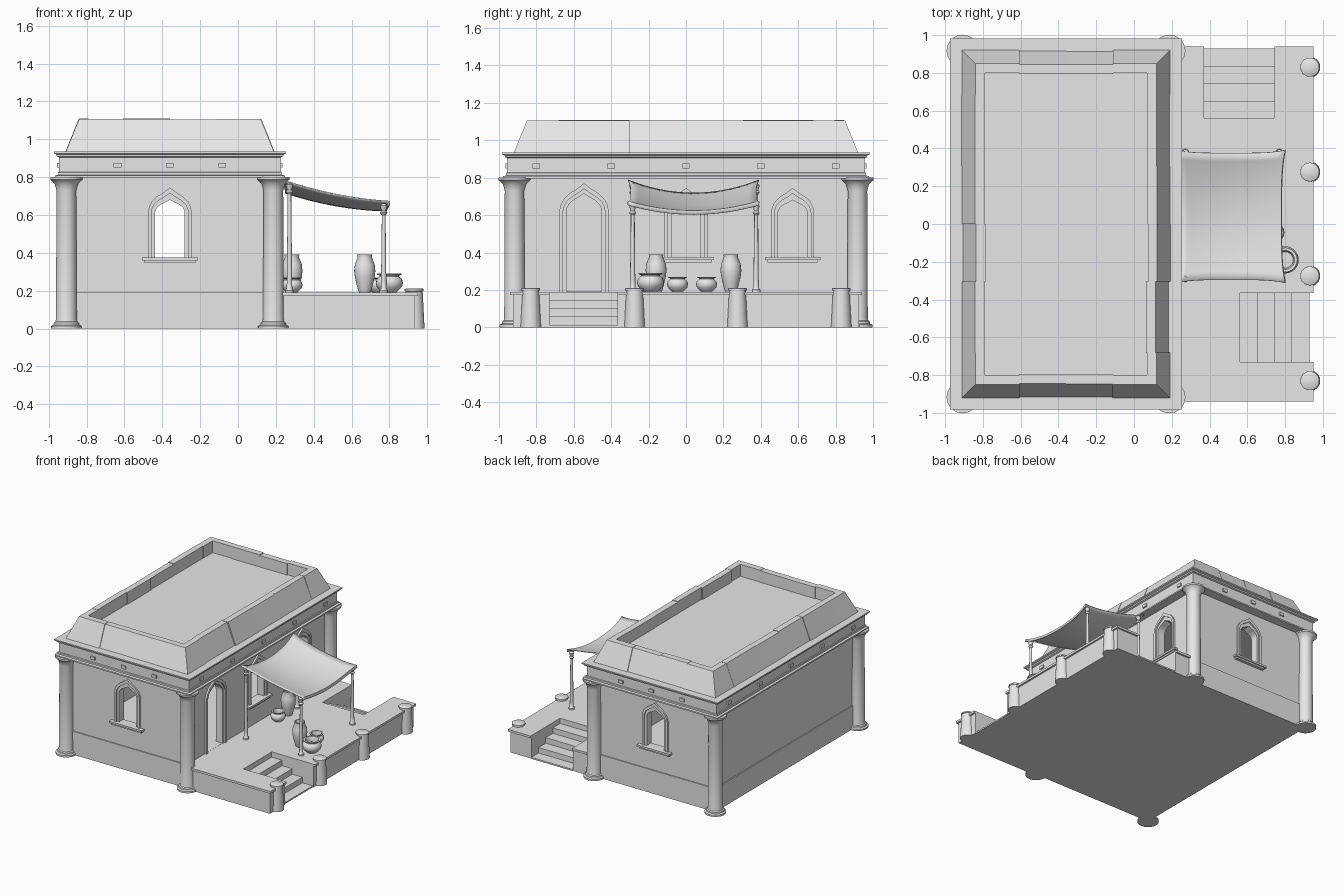
import bpy, bmesh, math, random
from mathutils import Vector, Matrix

if "Cube" in bpy.data.objects:
    bpy.data.objects.remove(bpy.data.objects["Cube"])
random.seed(4)

stone = bpy.data.materials.new("grey_stone")
stone.use_nodes = True
stone.diffuse_color = (0.8, 0.8, 0.8, 1)
stone.node_tree.nodes["Principled BSDF"].inputs["Base Color"].default_value = (0.8, 0.8, 0.8, 1)

CX, HX, HY = -0.36, 0.55, 0.92      # house centre and half sizes
WX, WY = HX - 0.015, HY - 0.015     # wall half sizes
FLOOR = 0.19


def make(name, bm, smooth=False):
    bmesh.ops.recalc_face_normals(bm, faces=bm.faces)
    me = bpy.data.meshes.new(name)
    bm.to_mesh(me)
    bm.free()
    me.materials.append(stone)
    ob = bpy.data.objects.new(name, me)
    bpy.context.collection.objects.link(ob)
    if smooth:
        bpy.ops.object.select_all(action='DESELECT')
        ob.select_set(True)
        bpy.context.view_layer.objects.active = ob
        bpy.ops.object.shade_smooth_by_angle(angle=math.radians(40))
    return ob


def loft(rings, bm=None, closed=False):
    """Skin equal-length rings; cap the ends, or join them if closed."""
    bm = bm or bmesh.new()
    rows = [[bm.verts.new(p) for p in r] for r in rings]
    n = len(rows[0])
    pairs = list(zip(rows, rows[1:])) + ([(rows[-1], rows[0])] if closed else [])
    for a, b in pairs:
        for i in range(n):
            j = (i + 1) % n
            bm.faces.new((a[i], a[j], b[j], b[i]))
    if not closed:
        bm.faces.new(rows[0])
        bm.faces.new(rows[-1])
    return bm


def rect(hx, hy, z, cx=0, cy=0):
    return [(cx + sx * hx, cy + sy * hy, z) for sx, sy in ((-1, -1), (1, -1), (1, 1), (-1, 1))]


def box(name, x0, x1, y0, y1, z0, z1):
    hx, hy, cx, cy = (x1 - x0) / 2, (y1 - y0) / 2, (x0 + x1) / 2, (y0 + y1) / 2
    return make(name, loft([rect(hx, hy, z0, cx, cy), rect(hx, hy, z1, cx, cy)]))


def lathe(name, profile, at, segs=24):
    rings = [[(at[0] + r * math.cos(2 * math.pi * i / segs),
               at[1] + r * math.sin(2 * math.pi * i / segs), at[2] + z)
              for i in range(segs)] for r, z in profile]
    return make(name, loft(rings), True)


# --- arched openings -----------------------------------------------------
ARCH = [(1, 0), (0.96, 0.2), (0.84, 0.42), (0.62, 0.62), (0.3, 0.8), (0, 1)]


def arch(hw, bottom, spring, apex):
    right = [(hw, bottom)] + [(hw * u, spring + (apex - spring) * v) for u, v in ARCH]
    return right + [(-u, z) for u, z in reversed(right[:-1])]


def place(side, along, pts, depth):
    """Map wall-plane points to the world; depth is measured outward."""
    if side == 'left':
        return [(CX + WX + depth, along + u, z) for u, z in pts]
    s = -1 if side == 'front' else 1
    return [(along + u, s * (WY + depth), z) for u, z in pts]


def trim(name, side, along, outer, inner, d0, d1):
    rings = [place(side, along, p, d) for p, d in
             ((outer, d0), (outer, d1), (inner, d1), (inner, d0))]
    return make(name, loft(rings, closed=True))


walls = box("walls", CX - WX, CX + WX, -WY, WY, FLOOR - 0.01, 0.805)
T = 0.06
cutters = [box("room_cutter", CX - WX + T, CX + WX - T, T - WY, WY - T, FLOOR, 0.79)]

openings = [("front", CX, False), ("back", CX, False), ("left", 0.0, False),
            ("left", 0.57, False), ("left", -0.545, True)]
for side, along, door in openings:
    kind = "door" if door else "window"
    if door:
        z0, spr = FLOOR, 0.62
        sizes = [(0.132, 0.77), (0.112, 0.74), (0.094, 0.715)]
    else:
        z0, spr = 0.37, 0.615
        sizes = [(0.115, 0.745), (0.097, 0.715), (0.078, 0.68)]
    big, mid, small = [arch(h, z0, spr, a) for h, a in sizes]
    cut = arch(sizes[1][0], z0 + 0.001, spr, sizes[1][1])
    cutters.append(make("opening_cutter", loft([place(side, along, cut, -0.1),
                                                place(side, along, cut, 0.1)])))
    trim(side + "_" + kind + "_frame", side, along, big, mid, -0.03, 0.014)
    trim(side + "_" + kind + "_inner_frame", side, along, mid, small, -T, 0.003)
    if not door:
        for hw, za, zb, d in ((0.148, 0.36, 0.375, 0.035), (0.135, 0.347, 0.36, 0.025)):
            sill = [(-hw, za), (hw, za), (hw, zb), (-hw, zb)]
            make(side + "_window_sill", loft([place(side, along, sill, -0.05),
                                              place(side, along, sill, d)]))

bpy.context.view_layer.objects.active = walls
for c in cutters:
    m = walls.modifiers.new("cut", 'BOOLEAN')
    m.operation, m.solver, m.object = 'DIFFERENCE', 'EXACT', c
    bpy.ops.object.modifier_apply(modifier=m.name)
    bpy.data.objects.remove(c)

# --- plinth, corner columns, cornice -------------------------------------
px, py = WX + 0.008, WY + 0.008
box("plinth", CX - px, CX + px, -py, py, 0, FLOOR)

COLUMN = [(0.08, 0), (0.08, 0.014), (0.068, 0.02), (0.066, 0.03), (0.058, 0.036),
          (0.055, 0.05), (0.052, 0.73), (0.056, 0.745), (0.062, 0.765),
          (0.076, 0.78), (0.085, 0.787), (0.085, 0.8)]
for sx in (-1, 1):
    for sy in (-1, 1):
        lathe("corner_column", COLUMN, (CX + sx * (HX - 0.003), sy * (HY - 0.003), 0), 32)

CORNICE = [(0.058, 0.797), (0.058, 0.808), (0.042, 0.812), (0.042, 0.825), (0.036, 0.828),
           (0.036, 0.905), (0.048, 0.91), (0.05, 0.92), (0.063, 0.925), (0.063, 0.935)]
make("cornice", loft([rect(HX + o, HY + o, z, CX) for o, z in CORNICE]))

# small blocks along the frieze
for s in (-1, 1):
    for k in (-1, 0, 1):
        x, y = CX + 0.277 * k, s * (HY + 0.036)
        box("frieze_block", x - 0.02, x + 0.02, y - 0.01, y + 0.01, 0.85, 0.875)
    for k in range(-2, 3):
        x, y = CX + s * (HX + 0.036), 0.4 * k
        box("frieze_block", x - 0.01, x + 0.01, y - 0.02, y + 0.02, 0.85, 0.875)

# --- parapet of separate sloping stones ----------------------------------
def parapet_side(half, dist, cuts, turn):
    stops = [-1] + cuts + [1]
    for i, (a, b) in enumerate(zip(stops, stops[1:])):
        inner_block = 0 < i < len(stops) - 2
        out = random.uniform(-0.008, 0.004) if inner_block else 0
        top = 1.107 + (random.uniform(-0.004, 0.003) if inner_block else 0)
        rings = []
        for t in (a, b):
            ring = []
            for inset, z in ((0, 0.935), (0.07, top), (0.12, top), (0.12, 0.935)):
                u = t * (half - inset) if abs(t) == 1 else t * half
                ring.append(turn @ Vector((u, inset - dist - out, z)))
            rings.append(ring)
        make("parapet_stone", loft(rings))


for k in range(4):
    turn = Matrix.Translation((CX, 0, 0)) @ Matrix.Rotation(k * math.pi / 2, 4, 'Z')
    if k % 2 == 0:
        parapet_side(HX, HY, [-0.45, 0, 0.45], turn)
    else:
        parapet_side(HY, HX, [-0.74, -0.33, 0, 0.33, 0.74], turn)
box("roof_floor", CX - HX + 0.11, CX + HX - 0.11, 0.11 - HY, HY - 0.11, 0.93, 1.01)

# --- terrace with two notched stairs -------------------------------------
OUTLINE = [(0.17, -0.94), (0.95, -0.94), (0.95, -0.73), (0.56, -0.73), (0.56, -0.365),
           (0.95, -0.365), (0.95, 0.94), (0.745, 0.94), (0.745, 0.56), (0.37, 0.56),
           (0.37, 0.94), (0.17, 0.94)]
body = [(min(x, 0.936), max(-0.926, min(0.926, y))) for x, y in OUTLINE]
for name, pts, z0, z1 in (("terrace_body", body, 0, 0.172), ("terrace_cap", OUTLINE, 0.172, FLOOR)):
    make(name, loft([[(x, y, z) for x, y in pts] for z in (z0, z1)]))
for i in range(4):
    reach, h = 0.0925 * (i + 1), 0.147 - 0.045 * i
    start = reach - 0.0925
    box("front_step", 0.56 + start, 0.56 + reach, -0.73, -0.365, 0, h)
    box("back_step", 0.37, 0.745, 0.56 + start, 0.56 + reach, 0, h)

BOLLARD = [(0.055, 0), (0.054, 0.02), (0.045, 0.197), (0.05, 0.198), (0.05, 0.208), (0.046, 0.211)]
for y in (-0.83, -0.275, 0.275, 0.83):
    lathe("bollard", BOLLARD, (0.931, y, 0))

# --- awning --------------------------------------------------------------
N = 16
bm = bmesh.new()
grid = []
for i in range(N + 1):
    u = i / N
    row = []
    for j in range(N + 1):
        v = 2 * j / N - 1
        z = 0.79 - 0.115 * u - 0.08 * u * (1 - u) - (0.07 - 0.02 * u) * (1 - v * v)
        x = 0.25 + 0.53 * u + 0.02 * (2 * u - 1) * v ** 4
        y = 0.04 + v * (0.335 + 0.015 * (2 * u - 1) ** 4)
        row.append(bm.verts.new((x, y, z)))
    grid.append(row)
# outer edge folds down as a short flap
grid.append([bm.verts.new(v.co + Vector((0.004, 0, -0.022))) for v in grid[-1]])
for a, b in zip(grid, grid[1:]):
    for j in range(N):
        bm.faces.new((a[j], a[j + 1], b[j + 1], b[j]))
cloth = make("awning_cloth", bm, True)
solid = cloth.modifiers.new("thickness", 'SOLIDIFY')
solid.thickness = 0.006

for x, top in ((0.272, 0.765), (0.77, 0.655)):
    for y in (-0.285, 0.375):
        h = top - FLOOR
        lathe("awning_pole", [(0.022, 0), (0.022, 0.012), (0.015, 0.02), (0.014, 0.06),
                              (0.009, h)], (x, y, FLOOR), 12)
        lathe("awning_tie", [(0.012, 0), (0.02, 0.012), (0.012, 0.022), (0.02, 0.05),
                             (0.008, 0.06)], (x, y, top - 0.055), 10)

# --- pottery -------------------------------------------------------------
VASE = [(0.03, 0), (0.036, 0.015), (0.052, 0.08), (0.056, 0.115), (0.052, 0.15), (0.037, 0.188),
        (0.04, 0.2), (0.033, 0.2), (0.03, 0.185), (0.03, 0.17)]
POT = [(0.5, 0), (0.6, 0.06), (0.93, 0.3), (1, 0.5), (0.93, 0.7), (0.72, 0.84), (0.72, 0.9),
       (0.9, 0.95), (0.9, 1), (0.7, 1), (0.6, 0.85), (0.6, 0.6)]
for x, y in ((0.67, -0.16), (0.285, 0.24)):
    lathe("tall_vase", VASE, (x, y, FLOOR))
for x, y, r, h in ((0.8, -0.19, 0.072, 0.1), (0.74, -0.045, 0.056, 0.08), (0.285, 0.11, 0.056, 0.08)):
    lathe("round_pot", [(r * a, h * b) for a, b in POT], (x, y, FLOOR))
